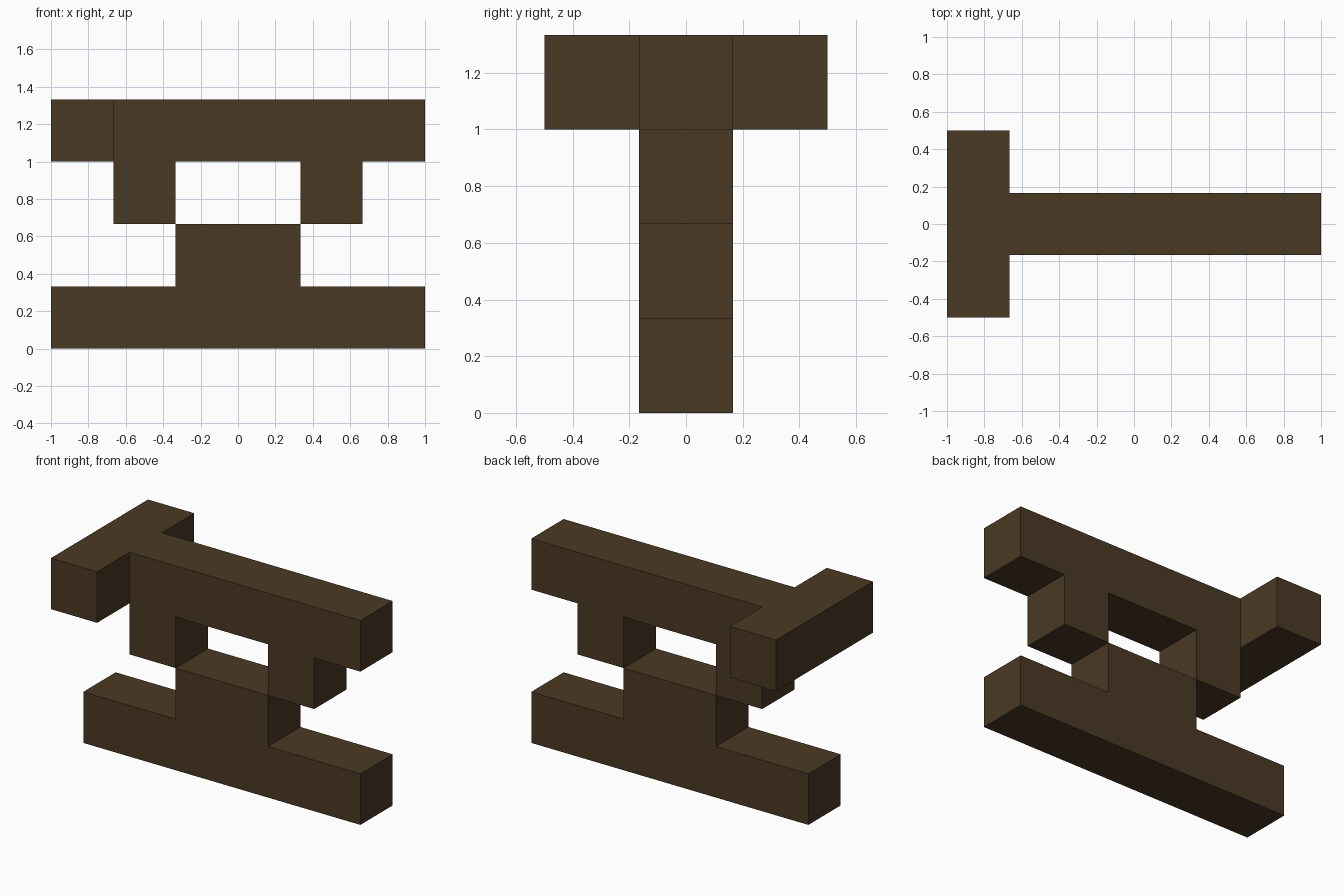
import bpy, bmesh, math
from mathutils import Vector

if "Cube" in bpy.data.objects:
    bpy.data.objects.remove(bpy.data.objects["Cube"])

U = 1 / 3  # edge length of one block

brown = bpy.data.materials.new("dark_brown")
brown.diffuse_color = (0.0685, 0.0409, 0.0168, 1)
brown.use_nodes = True
brown.node_tree.nodes["Principled BSDF"].inputs["Base Color"].default_value = brown.diffuse_color


def block_part(name, cells):
    """Join cubic blocks (x, y, z indices) into one clean outer shell."""
    bm = bmesh.new()
    for cell in cells:
        centre = Vector((cell[0], cell[1], cell[2] + 0.5))
        for axis in range(3):
            for sign in (-1, 1):
                step = [0, 0, 0]
                step[axis] = sign
                if tuple(c + s for c, s in zip(cell, step)) in cells:
                    continue
                n = Vector(step)
                a = Vector([float(i == (axis + 1) % 3) for i in range(3)])
                b = n.cross(a)
                corners = [n + a + b, n - a + b, n - a - b, n + a - b]
                verts = [bm.verts.new((centre + c / 2) * U) for c in corners]
                bm.faces.new(verts)
    bmesh.ops.remove_doubles(bm, verts=bm.verts, dist=1e-4)
    bmesh.ops.recalc_face_normals(bm, faces=bm.faces)
    bmesh.ops.dissolve_limit(bm, angle_limit=math.radians(1),
                             verts=bm.verts, edges=bm.edges)
    mesh = bpy.data.meshes.new(name)
    bm.to_mesh(mesh)
    bm.free()
    mesh.materials.append(brown)
    obj = bpy.data.objects.new(name, mesh)
    bpy.context.collection.objects.link(obj)


# x index is measured in blocks from the centre, six blocks make the full length
row = [i - 2.5 for i in range(6)]

# Base: long bar with a raised two-block step in the middle
block_part("base", {(x, 0, 0) for x in row} | {(x, 0, 1) for x in (-0.5, 0.5)})

# Upper frame: long bar, two short legs, and a crosspiece at the left end
block_part("upper_frame", {(x, 0, 3) for x in row}
           | {(x, 0, 2) for x in (-1.5, 1.5)}
           | {(-2.5, y, 3) for y in (-1, 1)})
